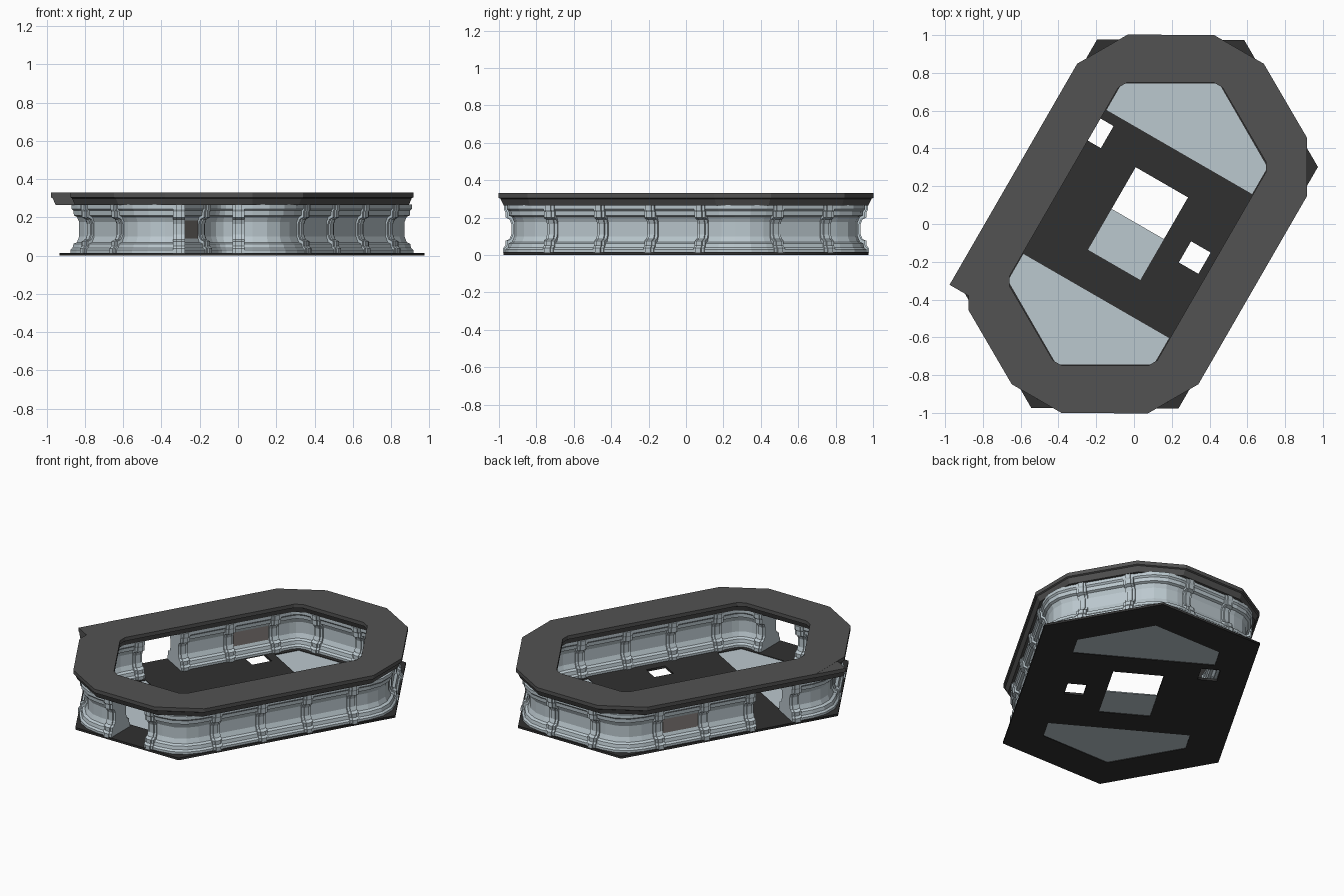
import bpy, bmesh
from math import radians, cos, sin
from mathutils import Vector

if "Cube" in bpy.data.objects:
    bpy.data.objects.remove(bpy.data.objects["Cube"])

CENTRE = Vector((0.02, 0, 0))
U = Vector((0.5, 0.866, 0))          # long axis of the stretched hexagon
V = Vector((0.866, -0.5, 0))
APOTHEM = [0.675, 0.975, 0.975] * 2  # per side, counter-clockwise from -30 degrees
HALF = [0.577, 0.228, 0.228] * 2     # half straight length per side
SHIFT = [0, 0.173, -0.173] * 2       # side midpoint along the side
RADIUS = 0.28
LEFT, FRONT = 3, 5


def material(name, colour):
    m = bpy.data.materials.new(name)
    m.diffuse_color = colour
    m.use_nodes = True
    m.node_tree.nodes["Principled BSDF"].inputs["Base Color"].default_value = m.diffuse_color
    return m


WALL = material("pale_metal", (0.50, 0.58, 0.62, 1))
ROOF = material("dark_roof", (0.085, 0.085, 0.085, 1))
FLOOR = material("black_floor", (0.03, 0.03, 0.03, 1))
GLASS = material("floor_glass", (0.50, 0.58, 0.62, 1))
DOOR = material("warm_grey", (0.22, 0.20, 0.19, 1))


def direction(degrees):
    return Vector((cos(radians(degrees)), sin(radians(degrees)), 0))


def station(i, s):
    """Point and outward direction at distance s from the middle of side i."""
    i %= 6
    n = direction(-30 + 60 * i)
    return CENTRE + n * APOTHEM[i] + Vector((-n.y, n.x, 0)) * (s + SHIFT[i]), n


def corner(i, steps):
    """Stations round the corner after side i."""
    p, n = station(i, HALF[i % 6])
    c = p - n * RADIUS
    turns = [direction(-30 + 60 * i + 60 * k / steps) for k in range(steps + 1)]
    return [(c + d * RADIUS, d) for d in turns]


def loft(name, stations, profile, mat, closed=False):
    bm = bmesh.new()
    rings = [[bm.verts.new(p + n * o + Vector((0, 0, z))) for o, z in profile]
             for p, n in stations]
    m = len(profile)
    for a, b in zip(rings, rings[1:] + rings[:1] if closed else rings[1:]):
        for k in range(m):
            bm.faces.new((a[k], a[(k + 1) % m], b[(k + 1) % m], b[k]))
    if not closed:
        bm.faces.new(rings[0])
        bm.faces.new(rings[-1][::-1])
    bmesh.ops.recalc_face_normals(bm, faces=bm.faces)
    me = bpy.data.meshes.new(name)
    bm.to_mesh(me)
    bm.free()
    me.materials.append(mat)
    ob = bpy.data.objects.new(name, me)
    bpy.context.collection.objects.link(ob)


def plate(name, outlines, z0, z1, mat):
    """Flat slab from (u, v) outlines; inner outlines become holes."""
    cu = bpy.data.curves.new(name, 'CURVE')
    cu.dimensions, cu.fill_mode, cu.extrude = '2D', 'BOTH', (z1 - z0) / 2
    for outline in outlines:
        sp = cu.splines.new('POLY')
        sp.points.add(len(outline) - 1)
        sp.use_cyclic_u = True
        for pt, (u, v) in zip(sp.points, outline):
            pt.co = (*(CENTRE + U * u + V * v), 1)
    cu.materials.append(mat)
    ob = bpy.data.objects.new(name, cu)
    ob.location.z = (z0 + z1) / 2
    bpy.context.collection.objects.link(ob)
    bpy.ops.object.select_all(action='DESELECT')
    ob.select_set(True)
    bpy.context.view_layer.objects.active = ob
    bpy.ops.object.convert(target='MESH')


def rect(u0, u1, v0, v1):
    return [(u0, v0), (u1, v0), (u1, v1), (u0, v1)]


def both_sides(half, mid=-0.107):
    return [(mid + w, z) for w, z in half] + [(mid - w, z) for w, z in reversed(half)]


# Floor slab with glazed ends and hatches
tip = [(0.44, -0.445), (0.603, -0.445), (0.86, 0), (0.603, 0.445), (0.44, 0.445)]
tail = [(-u, v) for u, v in tip]
hexagon = [(0.7385, -0.675), (1.126, 0), (0.7385, 0.675),
           (-0.7385, 0.675), (-1.126, 0), (-0.7385, -0.675)]
plate("floor", [hexagon, tip, tail, rect(-0.25, 0.255, -0.16, 0.16),
                rect(-0.068, 0.062, 0.29, 0.41), rect(0.25, 0.385, -0.49, -0.37)],
      0, 0.015, FLOOR)
plate("end_glass_a", [tip], 0.004, 0.011, GLASS)
plate("end_glass_b", [tail], 0.004, 0.011, GLASS)
plate("hatch_glass", [rect(-0.25, 0, -0.16, 0.16)], 0.004, 0.011, GLASS)

# Waisted walls, broken by two open bays
wall = both_sides([(0.097, 0.014), (0.097, 0.03), (0.085, 0.04), (0.08, 0.062),
                   (0.062, 0.07), (0.05, 0.10), (0.05, 0.175), (0.062, 0.203),
                   (0.078, 0.21), (0.08, 0.235), (0.09, 0.245), (0.09, 0.268)])
run = [station(FRONT, 0.155)]
for i in (5, 6, 7, 8):
    run += corner(i, 3)
loft("long_wall", run + [station(LEFT, 0.155)], wall, WALL)
run = [station(LEFT, 0.465)] + corner(3, 3) + corner(4, 3)
loft("short_wall", run + [station(FRONT, -0.155)], wall, WALL)

# Warm grey panel in one bay
loft("bay_panel", [station(LEFT, -0.43), station(LEFT, -0.19)],
     both_sides([(0.054, 0.085), (0.054, 0.19)]), DOOR)

# Stepped ribs between bays
rib = [(0.102, 0.013), (0.102, 0.037), (0.09, 0.05), (0.09, 0.075), (0.068, 0.085),
       (0.058, 0.11), (0.058, 0.165), (0.068, 0.19), (0.09, 0.2), (0.09, 0.23),
       (0.096, 0.24), (0.096, 0.267)]
for i in range(6):
    for s in (-0.465, -0.155, 0.155, 0.465):
        if abs(s) < HALF[i]:
            for part, half, grow in (("rib", 0.032, 0), ("rib_band", 0.016, 0.008)):
                loft(f"{part}_{i}_{s}", [station(i, s - half), station(i, s + half)],
                     both_sides([(w + grow, z) for w, z in rib]), WALL)

# Roof ring with chamfered corners, plus the straight piece that runs past one corner
roof = [(0.027, 0.33), (0.027, 0.305), (0.017, 0.30), (0.0, 0.265),
        (-0.198, 0.265), (-0.215, 0.30), (-0.225, 0.305), (-0.225, 0.33)]
loft("roof_ring", [s for i in range(6) for s in corner(i, 1)], roof, ROOF, closed=True)
loft("roof_overrun", [station(LEFT, HALF[LEFT]), station(LEFT, 0.777)],
     [(o, z - 0.001) for o, z in roof], ROOF)
